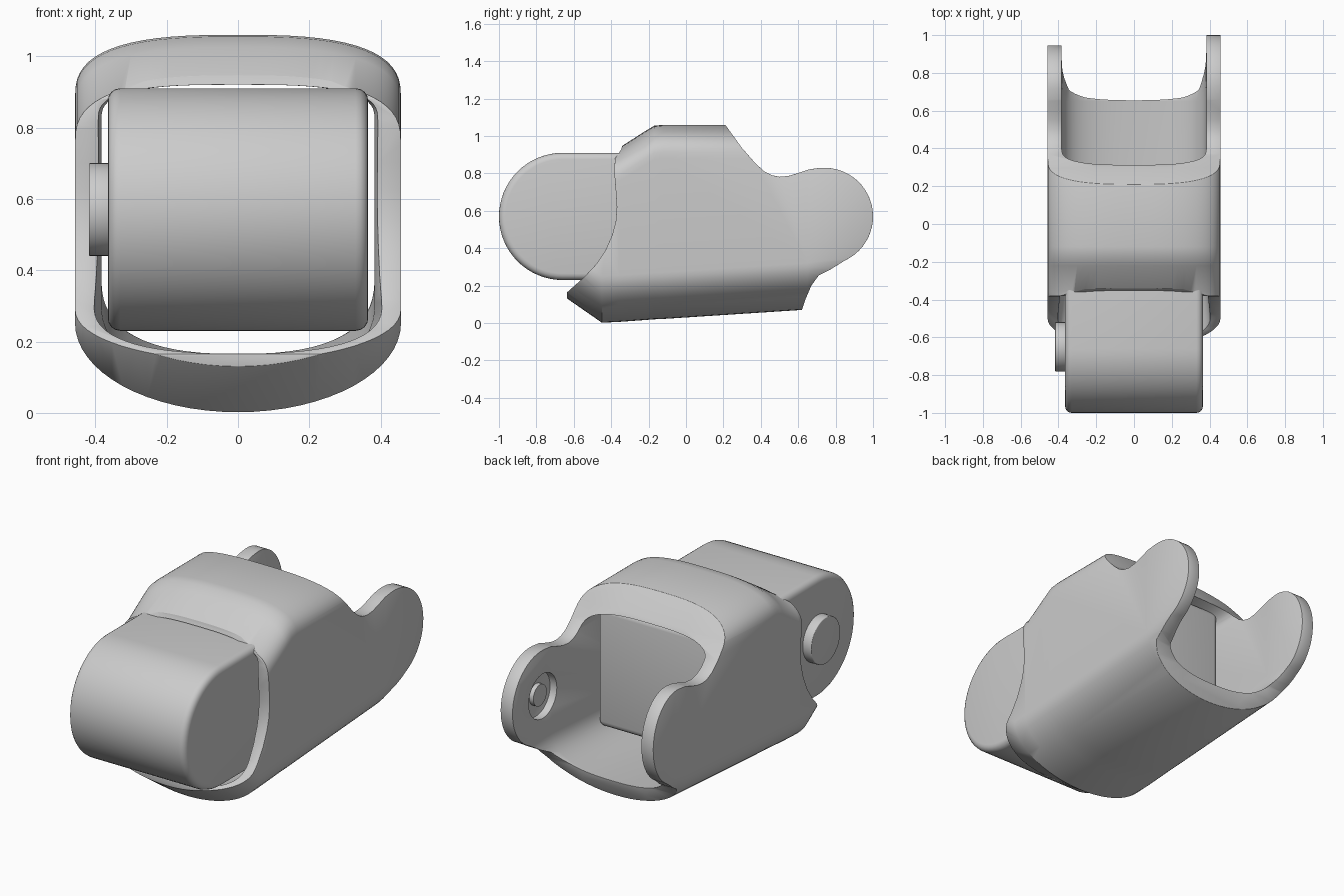
import bpy, bmesh, math

if "Cube" in bpy.data.objects:
    bpy.data.objects.remove(bpy.data.objects["Cube"])

grey = bpy.data.materials.new("plain_grey")
grey.diffuse_color = (0.6, 0.6, 0.6, 1)
grey.use_nodes = True
grey.node_tree.nodes["Principled BSDF"].inputs["Base Color"].default_value = grey.diffuse_color


def loft(name, rings):
    """Skin a list of equal-length closed rings and cap both ends."""
    bm = bmesh.new()
    rows = [[bm.verts.new(p) for p in ring] for ring in rings]
    n = len(rows[0])
    for a, b in zip(rows, rows[1:]):
        for i in range(n):
            j = (i + 1) % n
            bm.faces.new((a[i], a[j], b[j], b[i]))
    bm.faces.new(rows[0])
    bm.faces.new(rows[-1])
    bmesh.ops.recalc_face_normals(bm, faces=bm.faces)
    me = bpy.data.meshes.new(name)
    bm.to_mesh(me)
    bm.free()
    ob = bpy.data.objects.new(name, me)
    bpy.context.collection.objects.link(ob)
    me.materials.append(grey)
    return ob


def section(y, w, bottom, top, rb, nb, rt, nt, steps=16):
    """Rounded cross-section: superelliptic belly and crown, straight sides."""
    pts = []
    for z0, r, n, s in ((bottom + rb, -rb, nb, 1), (top - rt, rt, nt, -1)):
        for i in range(steps * 2 + 1):
            a = math.pi * i / (steps * 2)
            c, d = math.cos(a), math.sin(a)
            x = -s * w * math.copysign(abs(c) ** (2 / n), c)
            pts.append((x, y, z0 + r * max(d, 0) ** (2 / n)))
    return pts


def cylinder_x(name, x0, x1, y, z, r, sides=48):
    ring = [(y + r * math.cos(math.tau * i / sides), z + r * math.sin(math.tau * i / sides))
            for i in range(sides)]
    return loft(name, [[(x, a, b) for a, b in ring] for x in (x0, x1)])


def boolean(ob, cutter, op):
    m = ob.modifiers.new(op.lower(), 'BOOLEAN')
    m.operation, m.object, m.solver = op, cutter, 'EXACT'
    cutter.hide_render = True
    cutter.hide_set(True)


def finish(ob, bevel, angle=40, segments=3):
    if bevel:
        m = ob.modifiers.new("soft_edges", 'BEVEL')
        m.width, m.segments = bevel, segments
        m.limit_method, m.angle_limit = 'ANGLE', math.radians(angle)
    bpy.ops.object.select_all(action='DESELECT')
    ob.select_set(True)
    bpy.context.view_layer.objects.active = ob
    bpy.ops.object.convert(target='MESH')
    bpy.ops.object.shade_smooth_by_angle(angle=math.radians(32))


# Outer shell: y, bottom, top
outer = [(-0.80, 0.245, 0.92), (-0.37, 0.0, 0.93), (-0.17, 0.02, 1.055),
         (-0.12, 0.022, 1.06), (0.65, 0.072, 1.06), (1.2, 0.11, 1.06)]
outer[1:2] = [(-0.45, 0.002, 0.93), (-0.36, 0.006, 0.935), (-0.22, 0.016, 1.025)]
shell = loft("shell", [section(y, 0.457, b, t, 0.25, 2, 0.18, 2.8) for y, b, t in outer])

# Hollow through the shell: y, half width, bottom, top
inner = [(-0.80, 0.43, 0.22, 0.915), (-0.63, 0.42, 0.165, 0.918), (-0.46, 0.40, 0.11, 0.92),
         (-0.30, 0.383, 0.11, 0.92), (0.65, 0.383, 0.165, 0.92), (1.2, 0.383, 0.2, 0.92)]
hollow = loft("hollow_cutter", [section(y, w, b, t, 0.2, 2.5, 0.1, 3) for y, w, b, t in inner])

# Side outline, with round ears at the back
outline = [(-0.635, 0.13), (-0.5, -0.1), (0.55, -0.1), (0.62, 0.07), (0.64, 0.13),
           (0.67, 0.2), (0.71, 0.255), (0.77, 0.285)]
for i in range(25):
    a = math.radians(-65 + 160 * i / 24)
    outline.append((0.74 + 0.26 * math.cos(a), 0.57 + 0.26 * math.sin(a)))
outline += [(0.66, 0.822), (0.60, 0.802), (0.55, 0.787), (0.50, 0.782), (0.46, 0.79),
            (0.42, 0.81), (0.37, 0.855), (0.30, 0.935), (0.21, 1.06), (0.15, 1.15),
            (-0.31, 1.15), (-0.345, 0.93), (-0.38, 0.88), (-0.383, 0.8), (-0.375, 0.7),
            (-0.37, 0.62), (-0.376, 0.54), (-0.395, 0.47), (-0.43, 0.39), (-0.48, 0.315),
            (-0.545, 0.245), (-0.635, 0.165)]


def outline_at(x, ear):
    return [(x, 0.7 + (y - 0.7) * ear if y > 0.7 else y, z) for y, z in outline]


envelope = loft("outline_cutter", [outline_at(-0.7, 0.817), outline_at(-0.2, 0.817),
                                   outline_at(0.2, 1), outline_at(0.7, 1)])
# Round socket on the inside of the longer ear
socket = cylinder_x("socket_cutter", 0.3, 0.425, 0.73, 0.57, 0.125)
boolean(shell, envelope, 'INTERSECT')
boolean(shell, hollow, 'DIFFERENCE')
boolean(shell, socket, 'DIFFERENCE')
finish(shell, 0.012, 45, 2)
finish(cylinder_x("socket_pin", 0.40, 0.43, 0.73, 0.57, 0.06), 0)

# Knuckle block with a half-round front
side = [(0.27, 0.23), (0.27, 0.91)]
for i in range(33):
    a = math.pi * (0.5 + i / 32)
    side.append((-0.66 + 0.34 * math.cos(a), 0.57 + 0.34 * math.sin(a)))
block = loft("knuckle_block", [[(x, y, z) for y, z in side] for x in (-0.365, 0.365)])
finish(block, 0.035, 40, 4)

# Hinge pin on the left of the block
finish(cylinder_x("hinge_pin", -0.418, -0.35, -0.65, 0.57, 0.13), 0.004)

for cutter in (envelope, hollow, socket):
    bpy.data.objects.remove(cutter)
